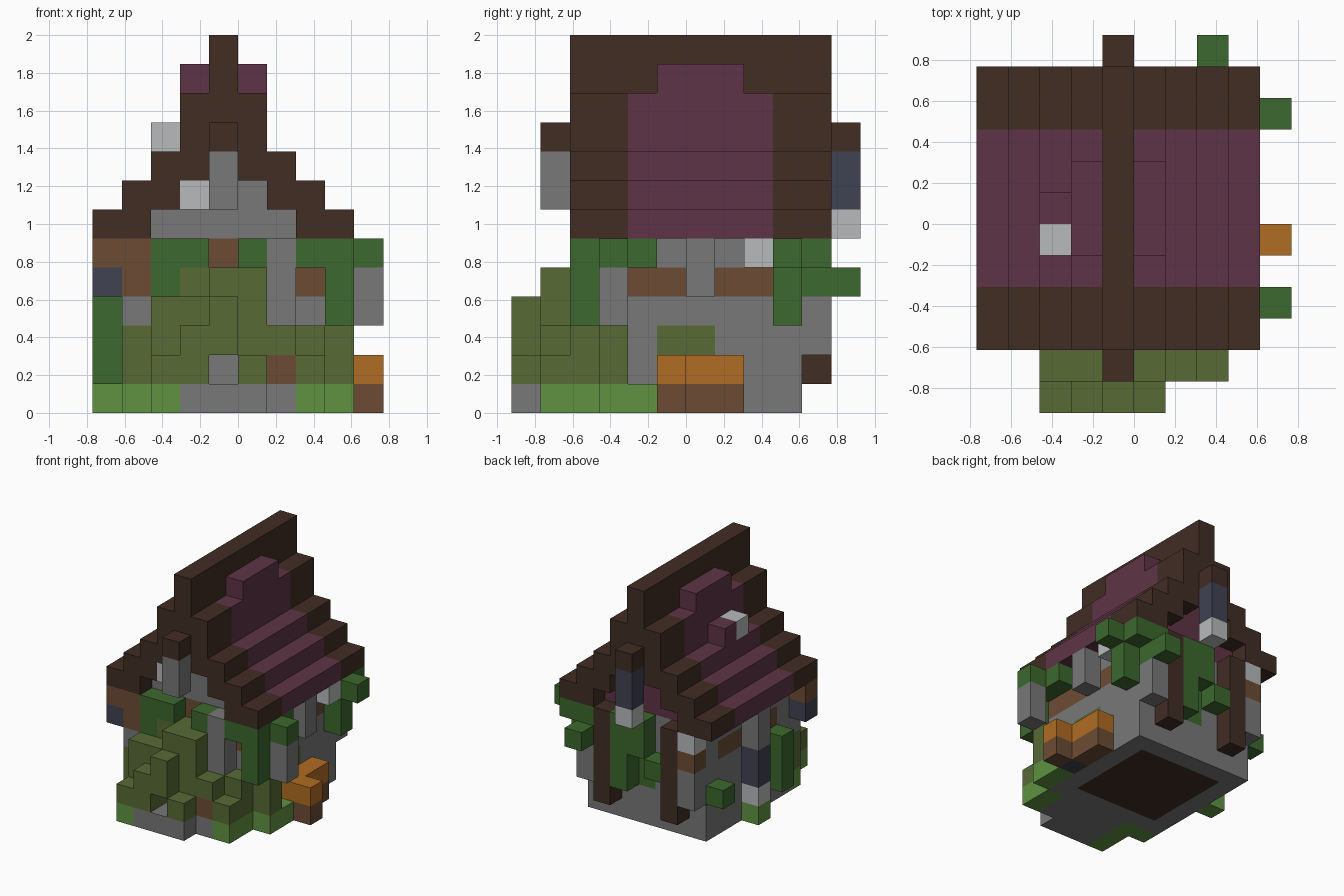
import bpy
import bmesh
from mathutils import Vector

if "Cube" in bpy.data.objects:
    bpy.data.objects.remove(bpy.data.objects["Cube"], do_unlink=True)

UNIT = 2 / 13  # edge of one block

# Colours in sRGB bytes, turned into linear values
PALETTE = {
    "dark_wood": (65, 45, 36), "plum_tile": (95, 52, 70),
    "stone": (120, 120, 120), "pale_stone": (184, 186, 187),
    "wood": (108, 76, 52), "slate_blue": (64, 66, 82),
    "leaf_green": (60, 104, 46), "olive": (88, 106, 54),
    "grass": (96, 146, 66), "orange": (176, 108, 34),
}


def linear(byte):
    c = byte / 255
    return c / 12.92 if c < 0.04045 else ((c + 0.055) / 1.055) ** 2.4


materials = {}
for name, rgb in PALETTE.items():
    mat = bpy.data.materials.new(name)
    colour = (*[linear(b) for b in rgb], 1)
    mat.diffuse_color = colour
    mat.use_nodes = True
    shader = next(n for n in mat.node_tree.nodes if n.type == "BSDF_PRINCIPLED")
    shader.inputs["Base Color"].default_value = colour
    shader.inputs["Roughness"].default_value = 0.9
    materials[name] = mat

cells = {}  # block position -> (part, colour)


def box(part, colour, xs, ys, zs):
    """Fill an inclusive range of blocks; a single number is one block."""
    spans = [(s, s) if isinstance(s, int) else s for s in (xs, ys, zs)]
    (xa, xb), (ya, yb), (za, zb) = spans
    for x in range(xa, xb + 1):
        for y in range(ya, yb + 1):
            for z in range(za, zb + 1):
                cells[x, y, z] = (part, colour)


# Walls: a hollow stone box with a timber floor
box("walls", "stone", (-4, 2), (-3, 3), (0, 5))
for x in range(-3, 2):
    for y in range(-2, 3):
        for z in range(1, 6):
            del cells[x, y, z]
box("floor", "dark_wood", (-3, 1), (-2, 2), 0)

# Timber window bands and side pillars
for wall, outside in ((2, 3), (-4, -5)):
    box("window_bands", "wood", wall, (-2, 2), 4)
    box("side_pillars", "stone", outside, 0, (4, 5))
box("walls", "olive", 2, (-1, 0), 2)

# Gables closing the roof ends
for y, colour in ((-3, "stone"), (3, "plum_tile")):
    box("gables", colour, (-3, 1), y, (6, 6))
    box("gables", colour, (-2, 0), y, 7)
    box("gables", colour, -1, y, 8)
box("gables", "pale_stone", -2, -4, 7)

# Stepped roof: timber ends, plum tiles between, timber ridge
for step, (low, high) in enumerate(((9, 12), (8, 10), (7, 8), (6, 7), (6, 6))):
    for x in {-1 - step, -1 + step}:
        box("roof", "dark_wood", x, (-4, 4), (low, high))
        if step:
            box("roof", "plum_tile", x, (-2, 2), (low, high))
        if step == 1:
            box("roof", "plum_tile", x, (-1, 1), high + 1)
box("roof_vent", "plum_tile", -3, 0, 9)
box("roof_vent", "pale_stone", -3, -1, 9)

# Gable finials, front and back
for y, colour in ((-5, "stone"), (5, "slate_blue")):
    box("finials", colour, -1, y, (7, 8))
    box("finials", "dark_wood", -1, y, 9)
box("finials", "pale_stone", -1, 5, 6)

# Back posts and the growth around them
for x in (-3, 1):
    box("back_posts", "dark_wood", x, 4, (1, 5))
box("back_ivy", "leaf_green", 0, 4, (2, 5))
box("back_ivy", "leaf_green", -1, 4, (4, 5))
box("back_ivy", "leaf_green", -1, 3, (2, 3))
box("back_ivy", "leaf_green", -2, 4, 3)
box("back_ivy", "leaf_green", 2, 4, (4, 5))
box("back_ivy", "leaf_green", 2, 5, 4)
box("back_corners", "stone", 2, 4, (2, 3))
box("back_corners", "stone", -4, 4, (2, 3))
box("back_corners", "wood", -4, 4, 4)
box("back_corners", "pale_stone", -4, 4, 5)

# Front wall: ivy under the eaves, a pillar and timber pieces
box("front_ivy", "leaf_green", (-3, -2), -4, 5)
box("front_ivy", "leaf_green", -3, -4, 4)
box("front_ivy", "leaf_green", 0, -4, 5)
box("front_timber", "wood", -1, -3, 5)
box("front_timber", "wood", 2, -3, 4)
box("front_timber", "wood", -4, -4, (4, 5))
box("front_pillar", "stone", 1, -4, (3, 5))
box("front_pillar", "stone", 2, -3, 3)
box("front_pillar", "stone", -4, -4, 3)
box("front_ivy", "leaf_green", 2, -4, 5)
box("front_ivy", "leaf_green", 3, -4, (3, 5))

# Front hedge: stepped columns, given as heights per row
hedge = {-6: (2, 3, 4, 2), -5: (4, 4, 5, 5, 3, 2), -4: (4, 5, 5, 5, 3, 3)}
for y, heights in hedge.items():
    for x, height in enumerate(heights, start=-3):
        box("hedge", "olive", x, y, (1, height - 1))
        ground = "stone" if -2 <= x <= 1 else "grass"
        box("hedge_base", ground, x, y, 0)
box("hedge", "olive", -4, -4, (1, 2))
box("hedge_base", "grass", -4, -4, 0)
box("hedge", "olive", 3, -3, (1, 2))
box("hedge_base", "grass", 3, (-3, -2), 0)
box("hedge", "wood", 1, -5, 1)
# Doorway through the hedge
for y in (-6, -5, -4):
    del cells[-1, y, 1]

# Right side: ivy, hanging stone, and the orange bench
box("side_ivy", "leaf_green", 4, -3, 5)
box("side_ivy", "leaf_green", 3, (-3, -2), 5)
box("hanging_stone", "stone", 4, -3, (3, 4))
box("side_ivy", "leaf_green", 3, 3, (3, 5))
box("side_ivy", "leaf_green", 4, 3, 5)
box("side_ivy", "leaf_green", 3, 4, 5)
box("side_trim", "pale_stone", 3, 2, 5)
box("bench", "wood", 3, (0, 1), 0)
box("bench", "slate_blue", 3, -1, 0)
box("bench", "wood", 4, -1, 0)
box("bench", "orange", 3, (-1, 1), 1)
box("bench", "orange", 4, -1, 1)

# Left side: planter column, ivy and a corner bracket
box("planter", "grass", -5, 0, 0)
box("planter", "pale_stone", -5, 0, 1)
box("planter", "slate_blue", -5, 0, (2, 3))
box("left_ivy", "leaf_green", -5, -2, (1, 3))
box("left_ivy", "leaf_green", -5, 3, 2)
box("corner_bracket", "slate_blue", -5, -4, 4)
box("corner_bracket", "wood", -5, -4, 5)

# Turn the blocks of each part into a mesh of exposed faces only
AXES = [Vector(a) for a in ((1, 0, 0), (0, 1, 0), (0, 0, 1))]
for part in sorted({p for p, _ in cells.values()}):
    bm = bmesh.new()
    used = []
    for cell, (owner, colour) in cells.items():
        if owner != part:
            continue
        if colour not in used:
            used.append(colour)
        centre = Vector(cell) + sum(AXES, Vector()) / 2
        for a in range(3):
            for sign in (-1, 1):
                n = AXES[a] * sign
                if tuple(int(c) for c in Vector(cell) + n) in cells:
                    continue
                u, v = AXES[(a + 1) % 3] * sign, AXES[(a + 2) % 3]
                corners = (-u - v, u - v, u + v, v - u)
                face = bm.faces.new([bm.verts.new((centre + (n + c) / 2) * UNIT)
                                     for c in corners])
                face.material_index = used.index(colour)
    bmesh.ops.remove_doubles(bm, verts=bm.verts, dist=UNIT / 100)
    mesh = bpy.data.meshes.new(part)
    bm.to_mesh(mesh)
    bm.free()
    for colour in used:
        mesh.materials.append(materials[colour])
    bpy.context.collection.objects.link(bpy.data.objects.new(part, mesh))
